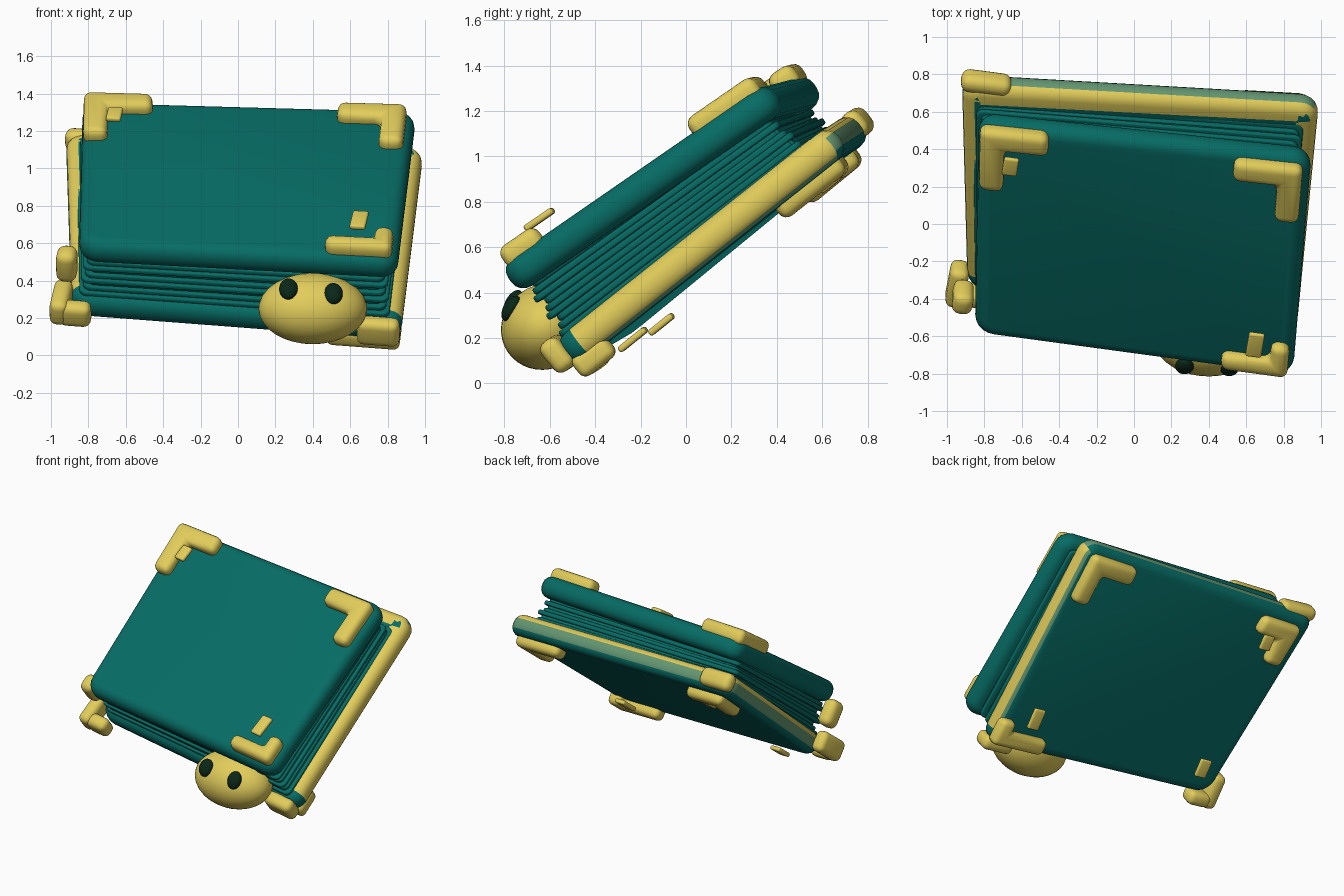
import bpy, bmesh, math
from mathutils import Vector, Matrix

cube = bpy.data.objects.get("Cube")
if cube:
    bpy.data.objects.remove(cube, do_unlink=True)


def material(name, rgb):
    m = bpy.data.materials.new(name)
    m.use_nodes = True
    m.diffuse_color = (*rgb, 1)
    m.node_tree.nodes["Principled BSDF"].inputs["Base Color"].default_value = (*rgb, 1)
    return m


TEAL = material("teal", (0.002, 0.15, 0.13))
GOLD = material("gold", (0.76, 0.61, 0.105))
BLEND = material("pale_teal", (0.13, 0.31, 0.17))
DARK = material("dark_green", (0.003, 0.02, 0.009))


def finish(bm, name, *mats):
    bmesh.ops.recalc_face_normals(bm, faces=bm.faces)
    me = bpy.data.meshes.new(name)
    bm.to_mesh(me)
    bm.free()
    ob = bpy.data.objects.new(name, me)
    bpy.context.collection.objects.link(ob)
    for m in mats:
        me.materials.append(m)
    bpy.ops.object.select_all(action="DESELECT")
    ob.select_set(True)
    bpy.context.view_layer.objects.active = ob
    bpy.ops.object.shade_smooth_by_angle(angle=math.radians(40))


def prism(points, offset):
    """Extrude an outline along a vector."""
    bm = bmesh.new()
    face = bm.faces.new([bm.verts.new(p) for p in points])
    ext = bmesh.ops.extrude_face_region(bm, geom=[face])["geom"]
    bmesh.ops.translate(bm, vec=offset, verts=[g for g in ext if isinstance(g, bmesh.types.BMVert)])
    bmesh.ops.recalc_face_normals(bm, faces=bm.faces)
    return bm


def bevel(bm, edges, size, segments):
    bmesh.ops.bevel(bm, geom=edges, offset=size, segments=segments, profile=0.5,
                    affect="EDGES", clamp_overlap=True)


def normal(c):
    return (c[2] - c[0]).cross(c[3] - c[1]).normalized()


def slab(corners, thick, plan_radius, rim):
    """Sheet with rounded corners and rounded rim."""
    n = normal(corners)
    bm = prism([c - n * thick / 2 for c in corners], n * thick)
    bevel(bm, [e for e in bm.edges
               if abs((e.verts[1].co - e.verts[0].co).normalized().dot(n)) > 0.9], plan_radius, 5)
    caps = [f for f in bm.faces if abs(f.normal.dot(n)) > 0.9]
    bevel(bm, list({e for f in caps for e in f.edges}), rim, 4)
    return bm


def at(corners, u, v):
    a, b, c, d = corners
    return a.lerp(b, u).lerp(d.lerp(c, u), v)


def trimmed(corners, left, right, front, back):
    """Outline of a sheet pulled in from each edge."""
    return [at(corners, u, v) for u, v in ((left, front), (1 - right, front),
                                           (1 - right, 1 - back), (left, 1 - back))]


# Cover outlines: front left side, front right side, back right side, back left side
TOP = [Vector(p) for p in ((-0.85, -0.56, 0.54), (0.85, -0.79, 0.45),
                           (0.95, 0.39, 1.265), (-0.83, 0.58, 1.315))]
LOW = [Vector(p) for p in ((-0.89, -0.32, 0.25), (0.87, -0.55, 0.115),
                           (0.99, 0.67, 1.08), (-0.92, 0.78, 1.15))]
THICK = 0.15

finish(slab(TOP, THICK, 0.10, 0.065), "top_cover", TEAL)

# Lower cover with a gold trim on every rim but the front
bm = slab(LOW, THICK, 0.10, 0.065)
n = normal(LOW)
right, back = (LOW[1] - LOW[0]).normalized(), (LOW[3] - LOW[0]).normalized()
inner = max(bm.faces, key=lambda f: f.calc_area() * (f.normal.dot(n) > 0.9))
bmesh.ops.inset_region(bm, faces=[inner], thickness=0.05)
mid = sum(LOW, Vector()) / 4
for f in bm.faces:
    h = f.normal.dot(n)
    d = f.calc_center_median() - mid
    x, y = d.dot(right), d.dot(back)
    if f is inner or h < -0.97 or y < -0.72:
        continue
    if x > 0.82 and y < 0.62:
        f.material_index = 1 if h > -0.75 else 2
    elif max(abs(x) - 0.84, y - 0.60) > 0:
        f.material_index = 1 if h > 0.25 else 2 if h > -0.25 else 0
finish(bm, "lower_cover", TEAL, GOLD, BLEND)

# Page block and loose page sheets between the covers
sheets = 9
for i in range(sheets):
    t = 0.20 + 0.62 * i / (sheets - 1)
    mixed = [a.lerp(b, t) for a, b in zip(LOW, TOP)]
    m = 0.035 + 0.01 * (i % 3)
    outline = trimmed(mixed, m - 0.015, m, m - 0.01, m + 0.035)
    finish(slab(outline, 0.03, 0.04, 0.01), f"page_{i + 1}", TEAL)
bm = bmesh.new()
lo, hi = [[bm.verts.new(p) for p in trimmed(c, 0.06, 0.06, 0.06, 0.09)] for c in (LOW, TOP)]
bm.faces.new(lo)
bm.faces.new(hi)
for i in range(4):
    j = (i + 1) % 4
    bm.faces.new((lo[i], lo[j], hi[j], hi[i]))
finish(bm, "page_block", TEAL)


def bracket(name, cover, k, side, len_x, len_y, inset=0.03, width=0.13):
    """L-shaped corner guard on the outer face of a cover."""
    p = cover[k]
    a = (cover[(1, 0, 3, 2)[k]] - p).normalized()
    b = (cover[(3, 2, 1, 0)[k]] - p).normalized()
    n = normal(cover) * side
    p = p + (a + b) * inset + n * 0.03
    pts = ((0, 0), (len_x, 0), (len_x, width), (width, width), (width, len_y), (0, len_y))
    bm = prism([p + a * x + b * y for x, y in pts], n * 0.11)
    bevel(bm, list(bm.edges), 0.042, 4)
    finish(bm, name, GOLD)


def block(name, cover, centre, size, radius=0.04):
    """Rounded block lined up with a cover."""
    n = normal(cover)
    a = (cover[1] - cover[0]).normalized()
    b = n.cross(a)
    bm = bmesh.new()
    bmesh.ops.create_cube(bm, size=1, matrix=Matrix.Diagonal((*size, 1)))
    bevel(bm, list(bm.edges), radius, 4)
    rot = Matrix((a, b, n)).transposed().to_4x4()
    bmesh.ops.transform(bm, matrix=Matrix.Translation(centre) @ rot, verts=bm.verts)
    finish(bm, name, GOLD)


def stud(name, cover, u, v, lift, size):
    block(name, cover, at(cover, u, v) + normal(cover) * lift, (*size, 0.03), 0.012)


bracket("top_back_left_bracket", TOP, 3, 1, 0.37, 0.39, 0.01)
bracket("top_back_right_bracket", TOP, 2, 1, 0.37, 0.36, 0.04)
bracket("top_front_bracket", TOP, 1, 1, 0.36, 0.20, 0.03, 0.10)
stud("top_back_stud", TOP, 0.10, 0.84, 0.125, (0.08, 0.11))
stud("top_front_stud", TOP, 0.875, 0.17, 0.15, (0.085, 0.15))

bracket("under_back_left_bracket", LOW, 3, -1, 0.31, 0.31, 0.09)
bracket("under_back_right_bracket", LOW, 2, -1, 0.37, 0.36, 0.06)
bracket("under_front_bracket", LOW, 1, -1, 0.40, 0.19, 0.01, 0.11)
stud("under_back_stud", LOW, 0.15, 0.82, -0.12, (0.08, 0.11))
stud("under_right_stud", LOW, 0.87, 0.17, -0.13, (0.085, 0.15))
stud("under_left_stud", LOW, 0.11, 0.14, -0.13, (0.085, 0.13))

# Guards wrapping the corners of the lower cover
block("front_right_guard", LOW, (0.75, -0.56, 0.13), (0.23, 0.10, 0.16))
block("front_left_guard_side", LOW, (-0.945, -0.32, 0.285), (0.10, 0.25, 0.15))
block("front_left_guard_front", LOW, (-0.87, -0.38, 0.225), (0.17, 0.10, 0.14))
block("back_left_guard", LOW, (-0.79, 0.755, 1.145), (0.27, 0.10, 0.13), 0.045)
block("left_clasp", LOW, (-0.915, -0.39, 0.49), (0.11, 0.13, 0.19), 0.045)


def ellipsoid(name, centre, radii, mat, tilt):
    bm = bmesh.new()
    bmesh.ops.create_uvsphere(bm, u_segments=32, v_segments=20, radius=1)
    m = Matrix.Translation(centre) @ Matrix.Rotation(tilt, 4, "X") @ Matrix.Diagonal((*radii, 1))
    bmesh.ops.transform(bm, matrix=m, verts=bm.verts)
    finish(bm, name, mat)


# Head peeking out between the covers
ellipsoid("head", (0.40, -0.62, 0.25), (0.29, 0.20, 0.185), GOLD, math.radians(35))
ellipsoid("right_eye", (0.27, -0.76, 0.355), (0.05, 0.035, 0.062), DARK, math.radians(-30))
ellipsoid("left_eye", (0.51, -0.77, 0.33), (0.05, 0.035, 0.062), DARK, math.radians(-30))
